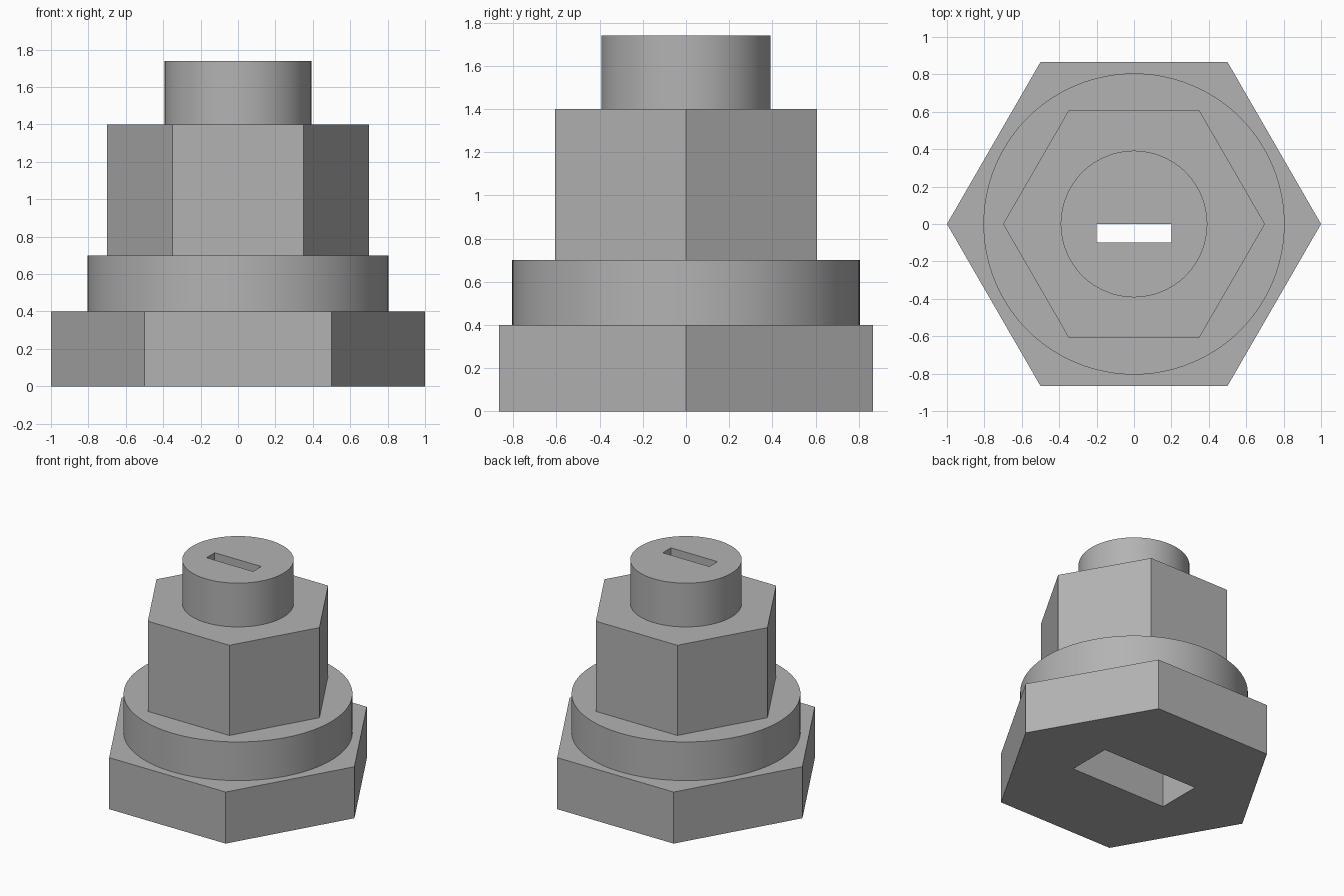
import bpy
import math

default = bpy.data.objects.get("Cube")
if default:
    bpy.data.objects.remove(default, do_unlink=True)

GREY = (0.45, 0.45, 0.45, 1)
metal = bpy.data.materials.new("plain grey")
metal.use_nodes = True
metal.diffuse_color = GREY
metal.node_tree.nodes["Principled BSDF"].inputs["Base Color"].default_value = GREY


def cutter(x_half, y_min, y_max):
    """Tall box used to cut a vertical opening."""
    bpy.ops.mesh.primitive_cube_add(size=1, location=(0, (y_min + y_max) / 2, 0.8))
    box = bpy.context.object
    box.scale = (2 * x_half, y_max - y_min, 4)
    box.hide_render = True
    return box


def section(name, sides, radius, bottom, top, hole):
    """Upright prism with an opening cut right through it."""
    bpy.ops.mesh.primitive_cylinder_add(
        vertices=sides, radius=radius, depth=top - bottom,
        location=(0, 0, (bottom + top) / 2),
        rotation=(0, 0, math.pi / 2))
    part = bpy.context.object
    part.name = name
    part.data.materials.append(metal)
    cut = part.modifiers.new("opening", 'BOOLEAN')
    cut.operation = 'DIFFERENCE'
    cut.solver = 'EXACT'
    cut.object = hole
    bpy.ops.object.modifier_apply(modifier=cut.name)
    bpy.ops.object.shade_smooth_by_angle(angle=math.radians(30))


# Openings: wide socket in the base, narrow slot through everything above
socket = cutter(0.415, -0.175, 0.175)
slot = cutter(0.2, -0.1, 0)

# Stacked body
section("hex_base", 6, 1.0, 0, 0.4, socket)
section("round_collar", 96, 0.805, 0.4, 0.7, slot)
section("hex_body", 6, 0.7, 0.7, 1.4, slot)
section("round_cap", 96, 0.392, 1.4, 1.74, slot)

for box in (socket, slot):
    bpy.data.objects.remove(box, do_unlink=True)
